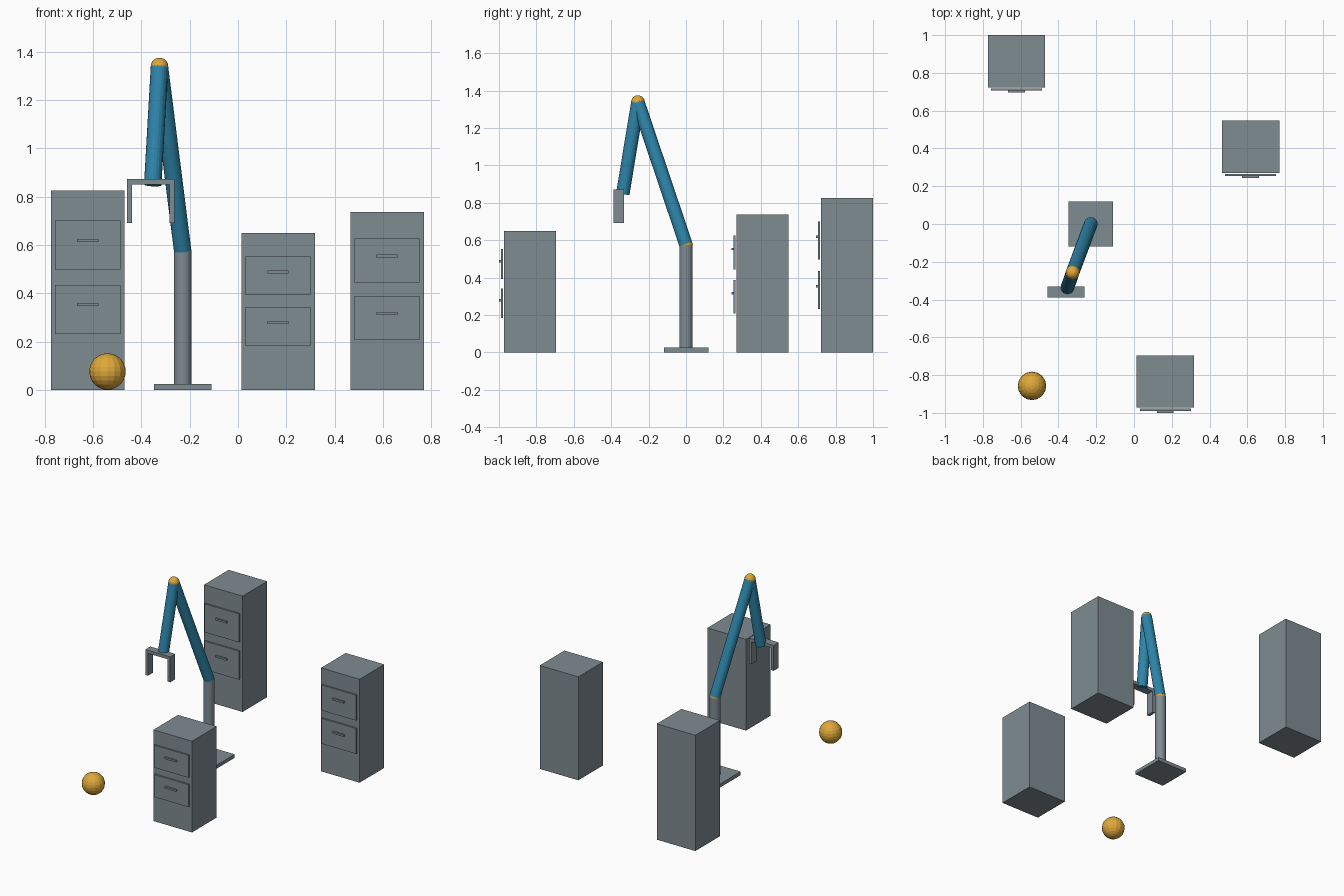
import bpy
from mathutils import Vector

if "Cube" in bpy.data.objects:
    bpy.data.objects.remove(bpy.data.objects["Cube"])


def material(name, rgb):
    m = bpy.data.materials.new(name)
    lin = [(c / 255 / 12.92) if c < 11 else ((c / 255 + 0.055) / 1.055) ** 2.4 for c in rgb]
    m.diffuse_color = (*lin, 1)
    m.use_nodes = True
    m.node_tree.nodes["Principled BSDF"].inputs["Base Color"].default_value = m.diffuse_color
    return m


GREY = material("steel grey", (127, 140, 145))
BLUE = material("arm blue", (46, 134, 171))
GOLD = material("golden orange", (222, 168, 58))


def finish(name, mat):
    ob = bpy.context.object
    ob.name = name
    ob.data.materials.append(mat)
    return ob


def box(name, x, y, z, mat=GREY):
    """Box from (min, max) pairs on each axis."""
    bpy.ops.mesh.primitive_cube_add(size=1, location=[(a + b) / 2 for a, b in (x, y, z)])
    ob = finish(name, mat)
    ob.scale = [b - a for a, b in (x, y, z)]
    bpy.ops.object.transform_apply(location=False, rotation=False, scale=True)
    return ob


def rod(name, a, b, r, mat):
    """Cylinder running from point a to point b."""
    a, b = Vector(a), Vector(b)
    bpy.ops.mesh.primitive_cylinder_add(vertices=20, radius=r, depth=(b - a).length,
                                        location=(a + b) / 2)
    ob = finish(name, mat)
    ob.rotation_euler = (b - a).to_track_quat('Z', 'Y').to_euler()
    return ob


def ball(name, p, r):
    bpy.ops.mesh.primitive_uv_sphere_add(segments=16, ring_count=12, radius=r, location=p)
    return finish(name, GOLD)


def cabinet(label, cx, front, h):
    """Cabinet with two floating drawer fronts and bar handles."""
    box(label + "_cabinet_body", (cx - 0.152, cx + 0.152), (front, front + 0.277), (0, h))
    for row, zc, zh in (("lower", 0.404, 0.428), ("upper", 0.726, 0.75)):
        z, hz = zc * h, 0.123 * h
        box(f"{label}_{row}_drawer", (cx - 0.135, cx + 0.135),
            (front - 0.017, front - 0.006), (z - hz, z + hz))
        box(f"{label}_{row}_handle", (cx - 0.044, cx + 0.044),
            (front - 0.028, front - 0.017), (zh * h - 0.0065, zh * h + 0.0065))


# Cabinets
cabinet("tall", -0.622, 0.723, 0.825)
cabinet("short", 0.166, -0.972, 0.65)
cabinet("medium", 0.617, 0.271, 0.737)

# Robot arm: base, column, joints and links
shoulder, elbow, wrist = (-0.229, 0, 0.575), (-0.325, -0.257, 1.338), (-0.353, -0.338, 0.848)
box("arm_base", (-0.348, -0.11), (-0.118, 0.12), (0, 0.025))
rod("arm_column", (-0.229, 0, 0.012), shoulder, 0.036, GREY)
ball("shoulder_joint", shoulder, 0.0362)
rod("upper_arm", shoulder, elbow, 0.036, BLUE)
ball("elbow_joint", elbow, 0.0365)
rod("forearm", elbow, wrist, 0.036, BLUE)

# Gripper
GY = (-0.388, -0.332)
box("gripper_palm", (-0.459, -0.2625), GY, (0.85, 0.872))
for side, x0 in (("left", -0.459), ("right", -0.283)):
    box(side + "_finger", (x0, x0 + 0.0205), GY, (0.691, 0.852))

# Loose ball on the floor
ball("floor_ball", (-0.54, -0.857, 0.076), 0.0755)
